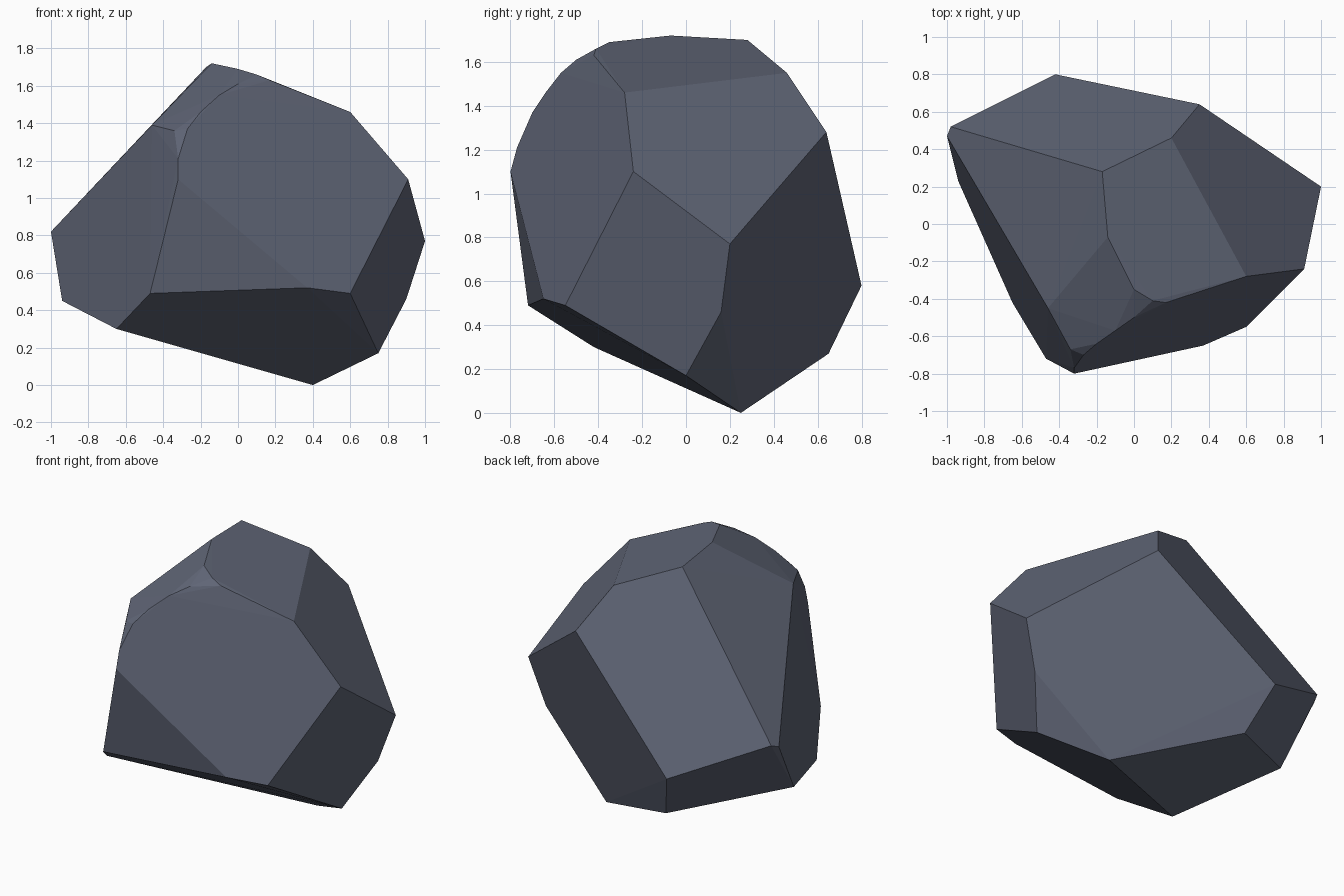
import bpy
import bmesh
import math
from mathutils import Vector

# Remove the default cube
default_cube = bpy.data.objects.get("Cube")
if default_cube:
    bpy.data.objects.remove(default_cube, do_unlink=True)


def make_material(name, colour):
    """Plain matt material with a single flat colour."""
    material = bpy.data.materials.new(name)
    material.use_nodes = True
    material.diffuse_color = colour
    shader = material.node_tree.nodes["Principled BSDF"]
    shader.inputs["Base Color"].default_value = colour
    shader.inputs["Roughness"].default_value = 0.9
    return material


def hull_object(name, corners, material, flat_angle):
    """Wrap corners in a convex skin and merge nearly flat neighbours."""
    mesh = bpy.data.meshes.new(name)
    bm = bmesh.new()
    for corner in corners:
        bm.verts.new(Vector(corner) / 100)
    hull = bmesh.ops.convex_hull(bm, input=bm.verts[:], use_existing_faces=False)
    unused = {v for v in hull["geom_interior"] + hull["geom_unused"]
              if isinstance(v, bmesh.types.BMVert) and not v.link_faces}
    bmesh.ops.delete(bm, geom=list(unused), context="VERTS")
    bmesh.ops.dissolve_limit(bm, angle_limit=flat_angle,
                             verts=bm.verts[:], edges=bm.edges[:])
    bmesh.ops.recalc_face_normals(bm, faces=bm.faces[:])
    for face in bm.faces:
        face.smooth = False
    bm.to_mesh(mesh)
    bm.free()
    mesh.materials.append(material)
    rock = bpy.data.objects.new(name, mesh)
    bpy.context.collection.objects.link(rock)
    return rock


# Corners of the boulder, in hundredths of a unit
foot = [(40, 25, 0), (75, 0, 17), (-31, 65, 27), (-65, -42, 30)]
lower_rim = [(-94, 23, 45), (-47, -72, 49), (37, -65, 52),
             (60, -55, 49), (90, 16, 46), (-42, 80, 58)]
belly = [(100, 20, 77), (-100, 47, 82), (-98, 52, 84),
         (91, -24, 110), (-32, -80, 110)]
shoulder = [(35, 64, 128), (-46, -45, 139), (-34, -67, 136), (60, -28, 146)]
crown = [(20, 46, 155), (-17, 28, 170), (-14, -7, 172),
         (0, -35, 169), (10, -41, 166), (17, -42, 163)]
# Worn edge curving down the front
worn_edge = [(0, -50, 161), (-10, -57, 155), (-20, -64, 146),
             (-27, -70, 137), (-32, -77, 121)]

slate = make_material("slate_grey", (0.115, 0.13, 0.18, 1))
hull_object("boulder", foot + lower_rim + belly + shoulder + crown + worn_edge,
            slate, math.radians(2))
